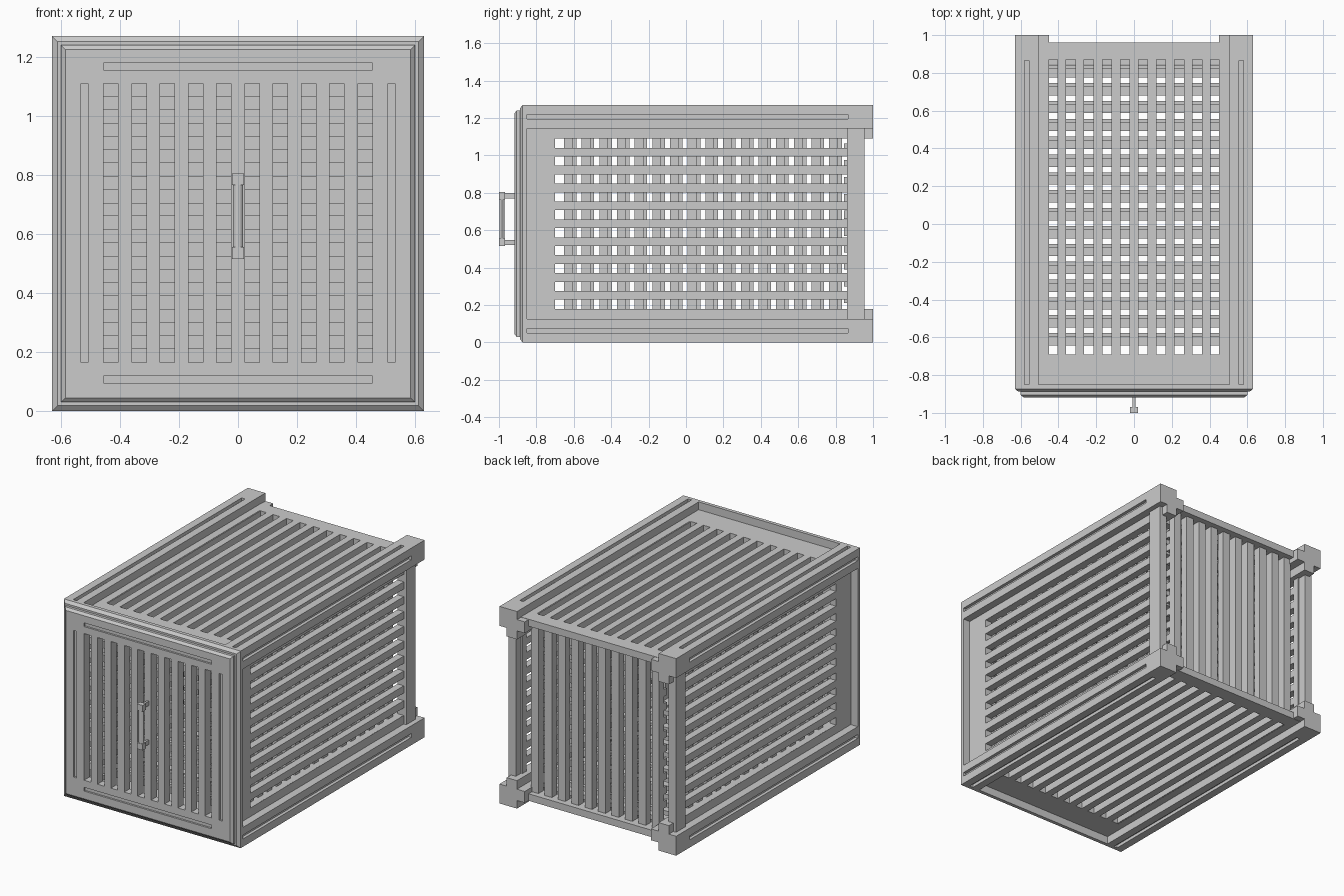
import bpy, bmesh, math

if "Cube" in bpy.data.objects:
    bpy.data.objects.remove(bpy.data.objects["Cube"])

W, H = 0.63, 1.27          # half width, height
MID = H / 2
PITCH, SLOT = 0.0957, 0.049
CENTRES = [(i - 4.5) * PITCH for i in range(10)]


def finish(bm, name):
    bmesh.ops.recalc_face_normals(bm, faces=bm.faces)
    me = bpy.data.meshes.new(name)
    bm.to_mesh(me)
    bm.free()
    ob = bpy.data.objects.new(name, me)
    bpy.context.collection.objects.link(ob)
    return ob


def loft(bm, rings):
    """Skin a list of matching point rings and cap both ends."""
    vs = [[bm.verts.new(p) for p in r] for r in rings]
    n = len(vs[0])
    for a, b in zip(vs, vs[1:]):
        for i in range(n):
            bm.faces.new((a[i], a[(i + 1) % n], b[(i + 1) % n], b[i]))
    bm.faces.new(vs[0])
    bm.faces.new(vs[-1])


def boxes(name, items):
    """One object made of boxes (x0, x1, y0, y1, z0, z1)."""
    bm = bmesh.new()
    for x0, x1, y0, y1, z0, z1 in items:
        loft(bm, [[(x0, y0, z), (x1, y0, z), (x1, y1, z), (x0, y1, z)] for z in (z0, z1)])
    return finish(bm, name)


def cut(ob, items):
    cutter = boxes("cutter", items)
    cutter.hide_render = True
    mod = ob.modifiers.new("cut", 'BOOLEAN')
    mod.operation, mod.solver, mod.object = 'DIFFERENCE', 'EXACT', cutter
    bpy.context.view_layer.objects.active = ob
    bpy.ops.object.modifier_apply(modifier=mod.name)
    bpy.data.objects.remove(cutter)


def plate(name, steps):
    """Rectangular slab along y; steps are (y, inset from crate outline)."""
    bm = bmesh.new()
    loft(bm, [[(-W + d, y, d), (W - d, y, d), (W - d, y, H - d), (-W + d, y, H - d)]
              for y, d in steps])
    return finish(bm, name)


def crossbars(lo, hi, count):
    """Evenly spaced bars with gaps of the same width, starting with a gap."""
    s = (hi - lo) / (2 * count + 1)
    return [(lo + s * (2 * i + 1), lo + s * (2 * i + 2)) for i in range(count)]


# Corner rails with long grooves and a plain rear end
plain = [(0, 0), (.125, 0), (.125, .052), (.18, .052), (.18, .125), (.125, .125),
         (.125, .18), (.052, .18), (.052, .125), (0, .125)]
grooved = ([(0, 0), (.05, 0), (.05, .02), (.075, .02), (.075, 0)] + plain[1:]
           + [(0, .075), (.02, .075), (.02, .05), (0, .05)])
for sx, side in ((-1, "left"), (1, "right")):
    for top, level in ((0, "lower"), (1, "upper")):
        bm = bmesh.new()
        for prof, y0, y1 in ((grooved, -.85, .865), (plain, .865, 1)):
            loft(bm, [[(sx * (W - a), y, H - b if top else b) for a, b in prof]
                      for y in (y0, y1)])
        finish(bm, f"{level}_{side}_rail")

# Front frame with an opening
frame = plate("front_frame", [(-.85, 0), (-.873, 0), (-.888, .018)])
cut(frame, [(-.5, .5, -1, 0, .13, H - .13)])

# Door with slots and border grooves
door = plate("door", [(-.86, .03), (-.905, .03), (-.918, .045)])
z0, z1 = .165, 1.11
items = [(c - SLOT / 2, c + SLOT / 2, -1, -.8, z0, z1) for c in CENTRES]
items += [(s * .52 - .0115, s * .52 + .0115, -1, -.906, z0, z1) for s in (-1, 1)]
items += [(-.455, .455, -1, -.906, z, z + .024) for z in (.095, 1.155)]
cut(door, items)
boxes("door_crossbars", [(-.48, .48, -.86, -.83, a, b) for a, b in crossbars(z0, z1, 10)])

# Door handle: stems, end blocks and a round grip
boxes("handle_brackets",
      [b for z in (.515, .765) for b in ((-.007, .007, -.972, -.91, z + .005, z + .033),
                                         (-.021, .021, -1, -.968, z, z + .04))])
bm = bmesh.new()
loft(bm, [[(.017 * math.cos(t), -.984 + .014 * math.sin(t), z)
           for t in [math.tau * i / 12 for i in range(12)]] for z in (.55, .77)])
finish(bm, "handle_grip")

# Top and bottom slotted panels with crossbars inside
for name, z, d, shift in (("top", H - .05, -1, 0), ("bottom", .05, 1, .018)):
    za, zb = sorted((z, z + d * .045))
    panel = boxes(name + "_panel", [(-.51, .51, -.86, .96, za, zb)])
    cut(panel, [(c - SLOT / 2, c + SLOT / 2, -.69, .87, za - .1, zb + .1) for c in CENTRES])
    za, zb = sorted((z + d * .045, z + d * .075))
    boxes(name + "_crossbars", [(-.48, .48, a + shift, b + shift, za, zb)
                                for a, b in crossbars(-.69, .87, 16)])

# Side slotted panels with crossbars inside, and rear corner posts
for name, s, shift in (("right", 1, 0), ("left", -1, .02)):
    xa, xb = sorted((s * .58, s * .535))
    panel = boxes(name + "_panel", [(xa, xb, -.86, .9, .12, H - .12)])
    cut(panel, [(xa - .1, xb + .1, -.70, .86, MID + c - SLOT / 2, MID + c + SLOT / 2)
                for c in CENTRES])
    xa, xb = sorted((s * .535, s * .505))
    boxes(name + "_crossbars", [(xa, xb, a + shift, b + shift, .155, H - .155)
                                for a, b in crossbars(-.70, .86, 16)])
    xa, xb = sorted((s * .545, s * .598))
    boxes(name + "_rear_post", [(xa, xb, .86, .955, .12, H - .12)])

# Rear wall of upright slats with crossbars inside
boxes("rear_slats", [(c - .026, c + .026, .875, .925, .09, H - .09) for c in CENTRES])
boxes("rear_crossbars", [(-.455, .455, .845, .875, a, b) for a, b in crossbars(z0, z1, 10)])
